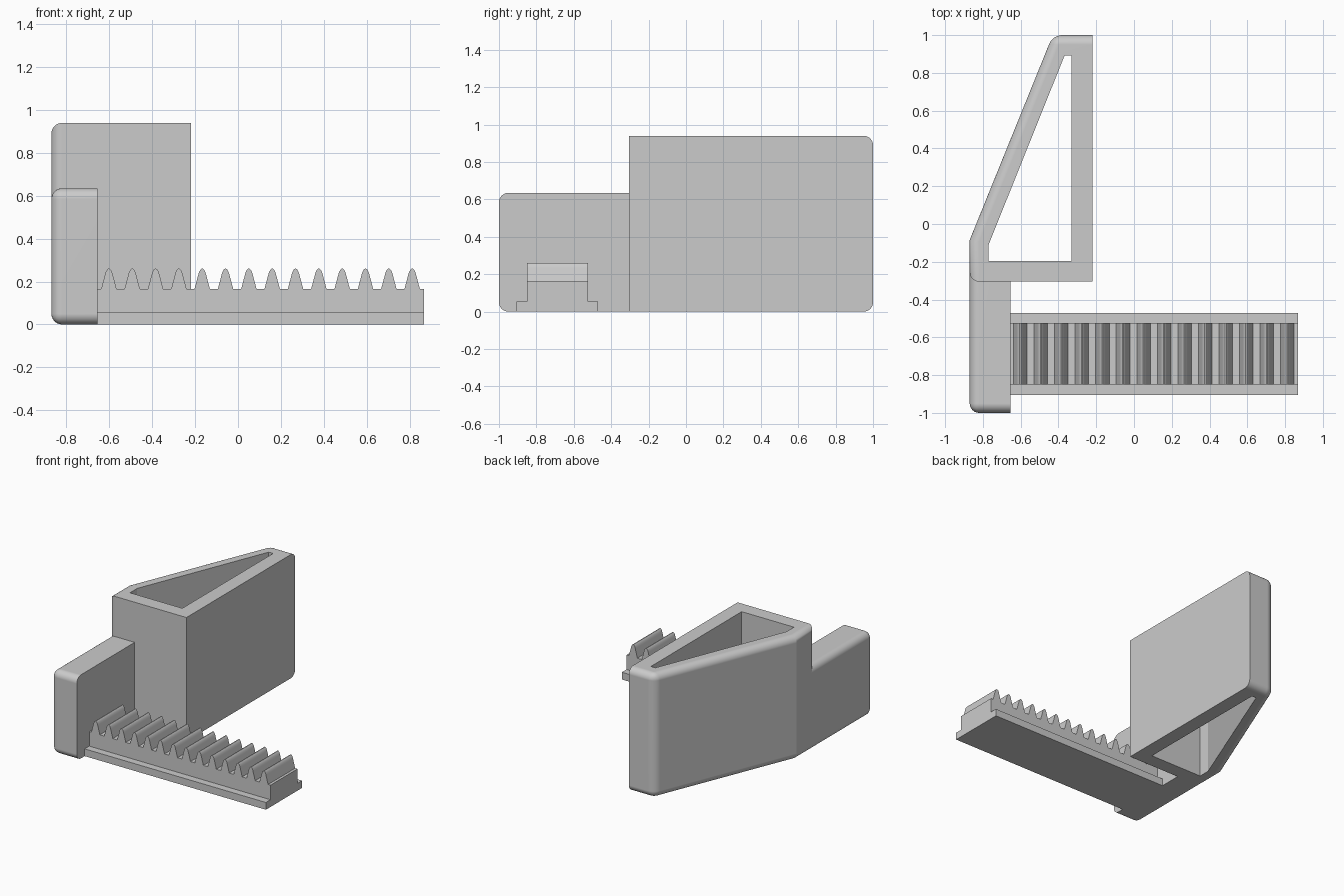
import bpy, bmesh
from math import radians
from mathutils import Vector

if "Cube" in bpy.data.objects:
    bpy.data.objects.remove(bpy.data.objects["Cube"])


def prism(name, pts, vec, round_test=None, radius=0.05, smooth=None):
    """Extrude a closed outline along vec; round the edges chosen by round_test."""
    bm = bmesh.new()
    face = bm.faces.new([bm.verts.new(p) for p in pts])
    ext = bmesh.ops.extrude_face_region(bm, geom=[face])
    bmesh.ops.translate(bm, vec=Vector(vec),
                        verts=[v for v in ext["geom"] if isinstance(v, bmesh.types.BMVert)])
    bmesh.ops.recalc_face_normals(bm, faces=bm.faces[:])
    if round_test:
        edges = [e for e in bm.edges if round_test(e.verts[0].co, e.verts[1].co)]
        bmesh.ops.bevel(bm, geom=edges, offset=radius, offset_type='OFFSET',
                        segments=6, profile=0.5, affect='EDGES', clamp_overlap=True)
        bmesh.ops.recalc_face_normals(bm, faces=bm.faces[:])
    me = bpy.data.meshes.new(name)
    bm.to_mesh(me)
    bm.free()
    ob = bpy.data.objects.new(name, me)
    bpy.context.collection.objects.link(ob)
    if smooth:
        shade(ob, smooth)
    return ob


def activate(ob):
    bpy.ops.object.select_all(action='DESELECT')
    ob.select_set(True)
    bpy.context.view_layer.objects.active = ob


def shade(ob, angle):
    activate(ob)
    bpy.ops.object.shade_smooth_by_angle(angle=radians(angle))
    wn = ob.modifiers.new("weighted", 'WEIGHTED_NORMAL')
    wn.keep_sharp = True


def near(a, b):
    return abs(a - b) < 1e-4


L, R, ARM = -0.87, -0.22, -0.655


# Hollow wedge: rounded along the left, slanted and back faces
def wedge_round(a, b):
    if near(a.z, b.z):
        on_front = near(a.y, -0.305) and near(b.y, -0.305)
        on_right = near(a.x, R) and near(b.x, R)
        return not (on_front or on_right)
    return (near(a.x, -0.43) and near(a.y, 1)) or (near(a.x, L) and near(a.y, -0.305))


outer = [(L, -0.305, 0), (R, -0.305, 0), (R, 1, 0), (-0.43, 1, 0), (L, -0.085, 0)]
wedge = prism("hollow_wedge", outer, (0, 0, 0.94), wedge_round)

# Opening through the wedge
inner = [(-0.77, -0.197, -0.1), (-0.33, -0.197, -0.1), (-0.33, 0.893, -0.1),
         (-0.367, 0.893, -0.1), (-0.77, -0.11, -0.1)]
cutter = prism("wedge_opening_cutter", inner, (0, 0, 1.2))
cutter.hide_render = True
cut = wedge.modifiers.new("opening", 'BOOLEAN')
cut.operation, cut.solver, cut.object = 'DIFFERENCE', 'EXACT', cutter
activate(wedge)
bpy.ops.object.modifier_apply(modifier=cut.name)
bpy.data.objects.remove(cutter)
shade(wedge, 20)


# Side arm: rounded on its left and front faces
def arm_round(a, b):
    on_back = near(a.y, -0.24) and near(b.y, -0.24)
    on_right = near(a.x, ARM) and near(b.x, ARM)
    return not (on_back or on_right)


prism("side_arm", [(L, -1, 0), (ARM, -1, 0), (ARM, -0.24, 0), (L, -0.24, 0)],
      (0, 0, 0.635), arm_round, smooth=20)

# Rack foot flange
x0, x1 = ARM - 0.005, 0.868
prism("rack_flange", [(x0, -0.905, 0), (x0, -0.47, 0), (x0, -0.47, 0.055), (x0, -0.905, 0.055)],
      (x1 - x0, 0, 0))

# Rack bar with a row of round-tipped teeth
half = [(0.036, 0.165), (0.018, 0.233), (0.014, 0.246), (0.008, 0.256), (0.003, 0.26)]
tooth = [(-x, z) for x, z in half] + half[::-1]
profile = [(x0, 0.05)]
profile.append((x0, 0.165))
for i in range(14):
    cx = -0.602 + i * 0.10877
    profile += [(cx + x, z) for x, z in tooth]
profile += [(x1, 0.165), (x1, 0.05)]
prism("toothed_rack", [(x, -0.85, z) for x, z in profile], (0, 0.325, 0), smooth=35)
